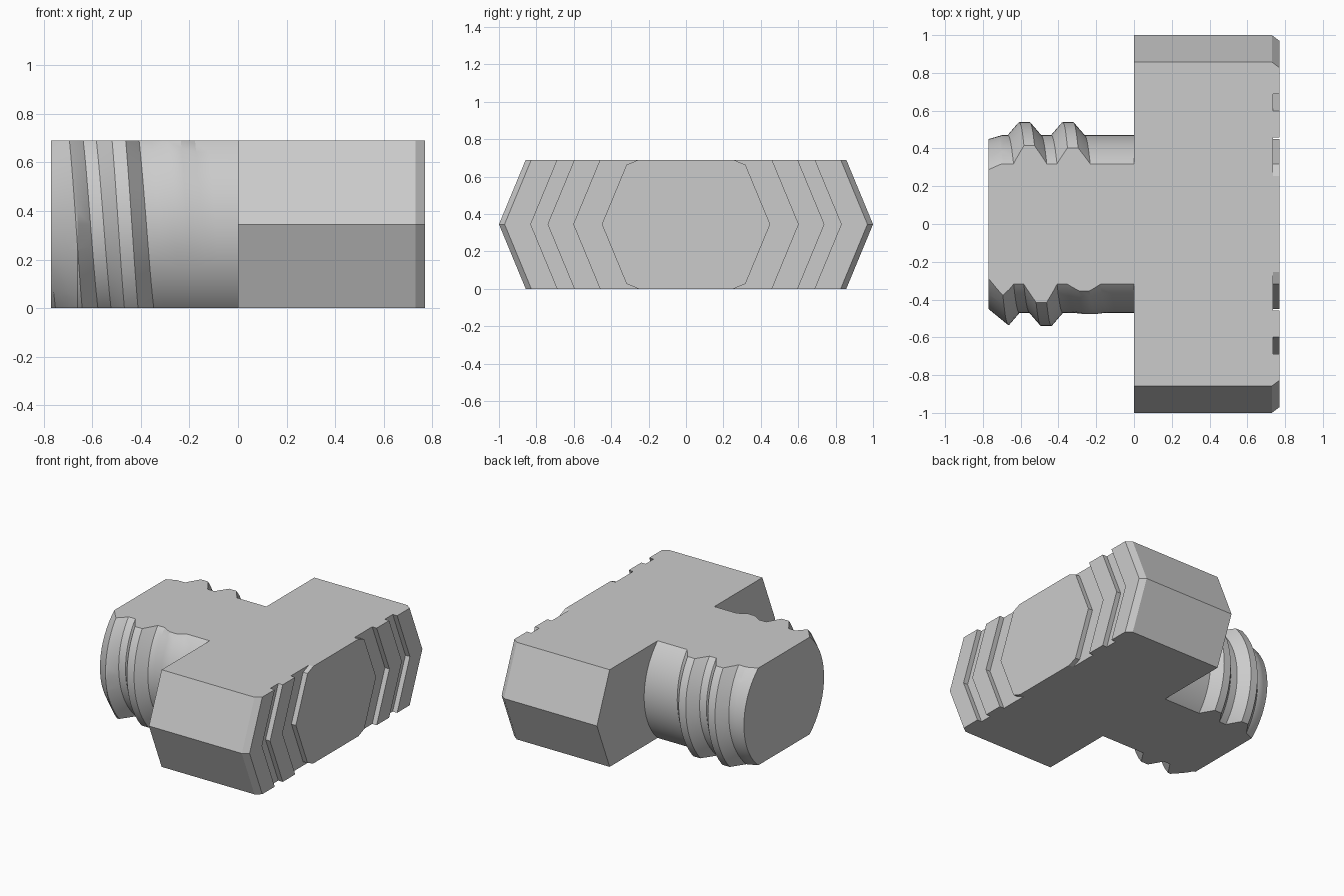
import bpy, bmesh
from math import pi, cos, sin, hypot
from mathutils import Vector

if "Cube" in bpy.data.objects:
    bpy.data.objects.remove(bpy.data.objects["Cube"])

HEIGHT = 0.69          # thickness of the slab cut from the round bolt
MID = HEIGHT / 2
END = 0.77             # half length along x

grey = bpy.data.materials.new("plain grey")
grey.use_nodes = True
grey.diffuse_color = (0.6, 0.6, 0.6, 1)
grey.node_tree.nodes["Principled BSDF"].inputs["Base Color"].default_value = (0.6, 0.6, 0.6, 1)


def slice_off(bm, co, normal, cap=True):
    """Remove everything on the normal side of a plane and close the hole."""
    geom = bm.verts[:] + bm.edges[:] + bm.faces[:]
    cut = bmesh.ops.bisect_plane(bm, geom=geom, dist=1e-5, plane_co=co,
                                 plane_no=normal, clear_outer=True)["geom_cut"]
    if cap:
        edges = [e for e in cut if isinstance(e, bmesh.types.BMEdge) and e.is_boundary]
        bmesh.ops.edgeloop_fill(bm, edges=edges)


def finish(bm, name, smooth):
    """Cut the flat top and bottom, then make the object."""
    slice_off(bm, (0, 0, HEIGHT), (0, 0, 1))
    slice_off(bm, (0, 0, 0), (0, 0, -1))
    bmesh.ops.recalc_face_normals(bm, faces=bm.faces[:])
    mesh = bpy.data.meshes.new(name)
    bm.to_mesh(mesh)
    bm.free()
    mesh.materials.append(grey)
    obj = bpy.data.objects.new(name, mesh)
    bpy.context.collection.objects.link(obj)
    if smooth:
        bpy.ops.object.select_all(action="DESELECT")
        obj.select_set(True)
        bpy.context.view_layer.objects.active = obj
        bpy.ops.object.shade_smooth_by_angle(angle=pi / 9)


# Head: octagonal turning with a chamfer and two grooves in its face
groove = END - 0.035
profile = [(0, 0), (0, 1), (0.73, 1), (END, 0.97),
           (END, 0.83), (groove, 0.83), (groove, 0.74), (END, 0.74),
           (END, 0.6), (groove, 0.6), (groove, 0.45), (END, 0.45), (END, 0)]
bm = bmesh.new()
points = [bm.verts.new((x, r, MID)) for x, r in profile]
edges = [bm.edges.new(pair) for pair in zip(points, points[1:])]
bmesh.ops.spin(bm, geom=points + edges, cent=(0, 0, MID), axis=(1, 0, 0),
               angle=2 * pi, steps=8)
bmesh.ops.remove_doubles(bm, verts=bm.verts[:], dist=1e-4)
finish(bm, "bolt_head", False)

# Shaft: helical strip of thread that fades in at the tip and out near the head
RADIUS, DEPTH, PITCH, STEPS = 0.47, 0.07, 0.23, 64
SECTION = [(-0.088, 0), (-0.028, 1), (0.028, 1), (0.088, 0), (PITCH - 0.088, 0)]


def ramp(value, start, stop):
    return min(1, max(0, (value - start) / (stop - start)))


bm = bmesh.new()
previous = None
for i in range(-2 * STEPS, 3 * STEPS + 1):
    a = 2 * pi * i / STEPS
    crest = -0.465 + PITCH * (i / STEPS - 0.5)
    fade = ramp(a, -1.7 * pi, -pi) * ramp(a, 3.1 * pi, 2.1 * pi)
    row = []
    for dx, h in SECTION:
        r = RADIUS + DEPTH * h * fade
        row.append(bm.verts.new((crest + dx, r * cos(a), MID + r * sin(a))))
    if previous:
        for j in range(len(SECTION) - 1):
            bm.faces.new((previous[j], previous[j + 1], row[j + 1], row[j]))
    previous = row
bmesh.ops.remove_doubles(bm, verts=bm.verts[:], dist=1e-4)
slice_off(bm, (-END, 0, 0), (-1, 0, 0), cap=False)
slice_off(bm, (0, 0, 0), (1, 0, 0), cap=False)

# Tip taper: extra rings, then limit the radius towards the end
for x in (-0.745, -0.7, -0.66):
    bmesh.ops.bisect_plane(bm, geom=bm.verts[:] + bm.edges[:] + bm.faces[:],
                           dist=1e-5, plane_co=(x, 0, 0), plane_no=(1, 0, 0))
for v in bm.verts:
    r = hypot(v.co.y, v.co.z - MID)
    limit = min(r - 0.29 * max(0, -0.7 - v.co.x), 0.45 + 0.82 * (v.co.x + END))
    v.co.y *= limit / r
    v.co.z = MID + (v.co.z - MID) * limit / r
bmesh.ops.edgeloop_fill(bm, edges=[e for e in bm.edges if e.is_boundary])
finish(bm, "threaded_shaft", True)
